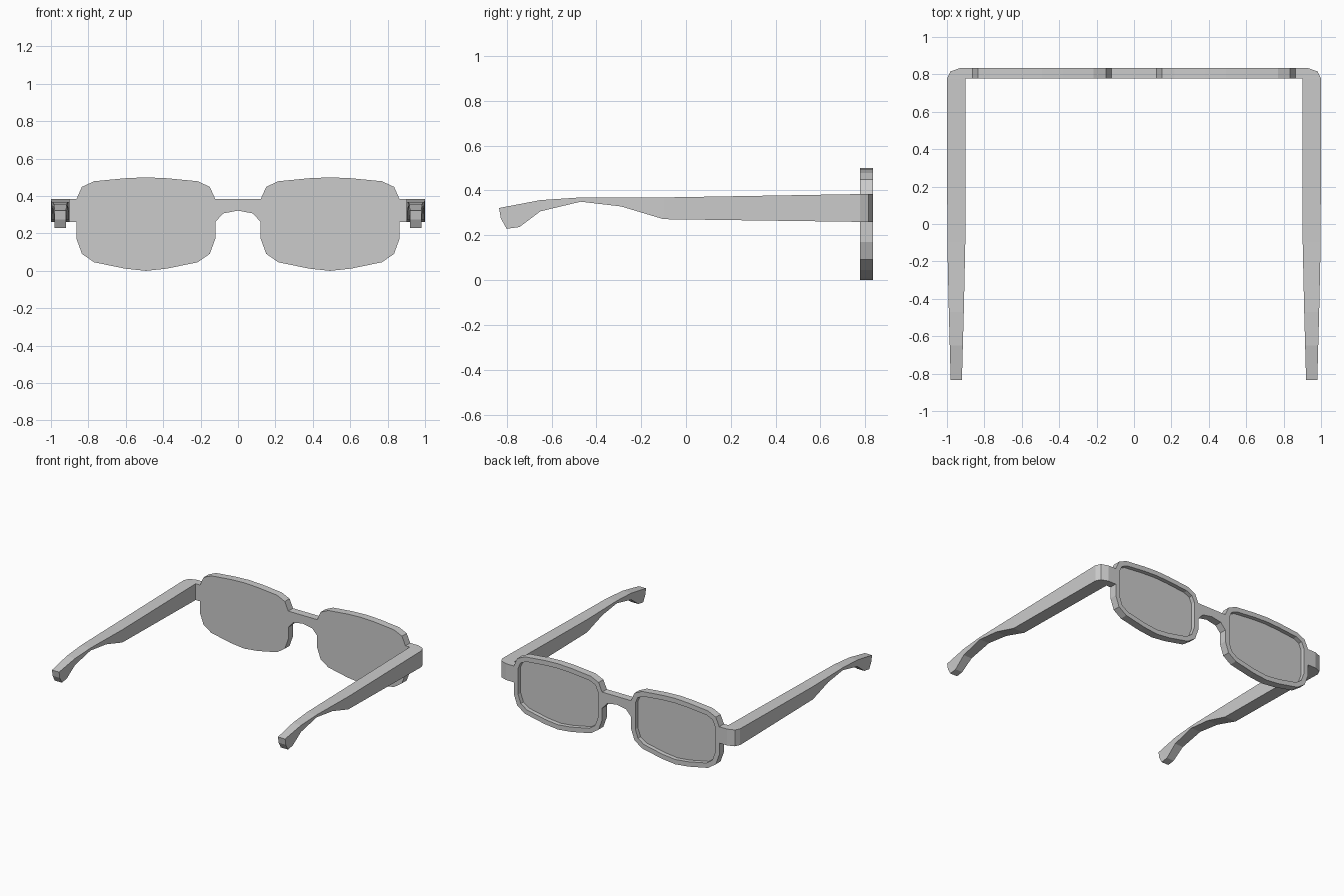
import bpy, bmesh

if "Cube" in bpy.data.objects:
    bpy.data.objects.remove(bpy.data.objects["Cube"])

BACK, FRONT = 0.777, 0.834   # y range of the frame front


def finish(bm, name, mirror=True):
    bmesh.ops.recalc_face_normals(bm, faces=bm.faces)
    me = bpy.data.meshes.new(name)
    bm.to_mesh(me)
    bm.free()
    ob = bpy.data.objects.new(name, me)
    bpy.context.collection.objects.link(ob)
    if mirror:
        ob.modifiers.new("Mirror", 'MIRROR').use_mirror_merge = False
    return ob


def loft(sections):
    """Closed skin through rings of equal point count; returns mesh and end cap."""
    bm = bmesh.new()
    rings = [[bm.verts.new(p) for p in s] for s in sections]
    for a, b in zip(rings, rings[1:]):
        for i in range(len(a)):
            j = (i + 1) % len(a)
            bm.faces.new((a[i], a[j], b[j], b[i]))
    bm.faces.new(rings[0])
    cap = bm.faces.new(rings[-1])
    return bm, cap


# Lens rim: solid plate with a recessed lens face on the outer side
CX = 0.4925
half = [(0, 0.5), (0.112, 0.495), (0.277, 0.479), (0.342, 0.449), (0.371, 0.384),
        (0.371, 0.171), (0.342, 0.091), (0.277, 0.046), (0.112, 0.012), (0, 0)]
outline = [(CX + x, z) for x, z in half] + [(CX - x, z) for x, z in half[-2:0:-1]]
bm, cap = loft([[(x, y, z) for x, z in outline] for y in (BACK, FRONT)])
bmesh.ops.recalc_face_normals(bm, faces=bm.faces)
bmesh.ops.inset_region(bm, faces=[cap], thickness=0.036, use_even_offset=True)
ext = bmesh.ops.inset_region(bm, faces=[cap], thickness=0.001, use_even_offset=True)
bmesh.ops.translate(bm, verts=cap.verts, vec=(0, -0.03, 0))
finish(bm, "lens_rims")

# Nose bridge
arch = [(-0.122, 0.384), (0.122, 0.384), (0.122, 0.26), (0.08, 0.307), (0, 0.322),
        (-0.08, 0.307), (-0.122, 0.26)]
bm, _ = loft([[(x, y, z) for x, z in arch] for y in (BACK, FRONT)])
finish(bm, "nose_bridge", mirror=False)

# Corner pieces joining rims to temples
corner = [(0.863, BACK), (1.0, BACK), (0.982, 0.815), (0.93, FRONT), (0.863, FRONT)]
bm, _ = loft([[(x, y, z) for x, y in corner] for z in (0.26, 0.384)])
finish(bm, "frame_corners")

# Temple arms: (top y, top z, bottom y, bottom z, inner x, outer x)
stations = [(BACK, 0.384, BACK, 0.26, 0.9, 1.0),
            (-0.10, 0.369, -0.10, 0.272, 0.902, 0.998),
            (-0.29, 0.369, -0.29, 0.329, 0.906, 0.994),
            (-0.47, 0.369, -0.47, 0.350, 0.910, 0.990),
            (-0.65, 0.357, -0.65, 0.307, 0.915, 0.985),
            (-0.834, 0.322, -0.743, 0.237, 0.92, 0.98),
            (-0.826, 0.275, -0.80, 0.229, 0.92, 0.98)]
bm, _ = loft([[(xi, yt, zt), (xo, yt, zt), (xo, yb, zb), (xi, yb, zb)]
              for yt, zt, yb, zb, xi, xo in stations])
finish(bm, "temple_arms")
